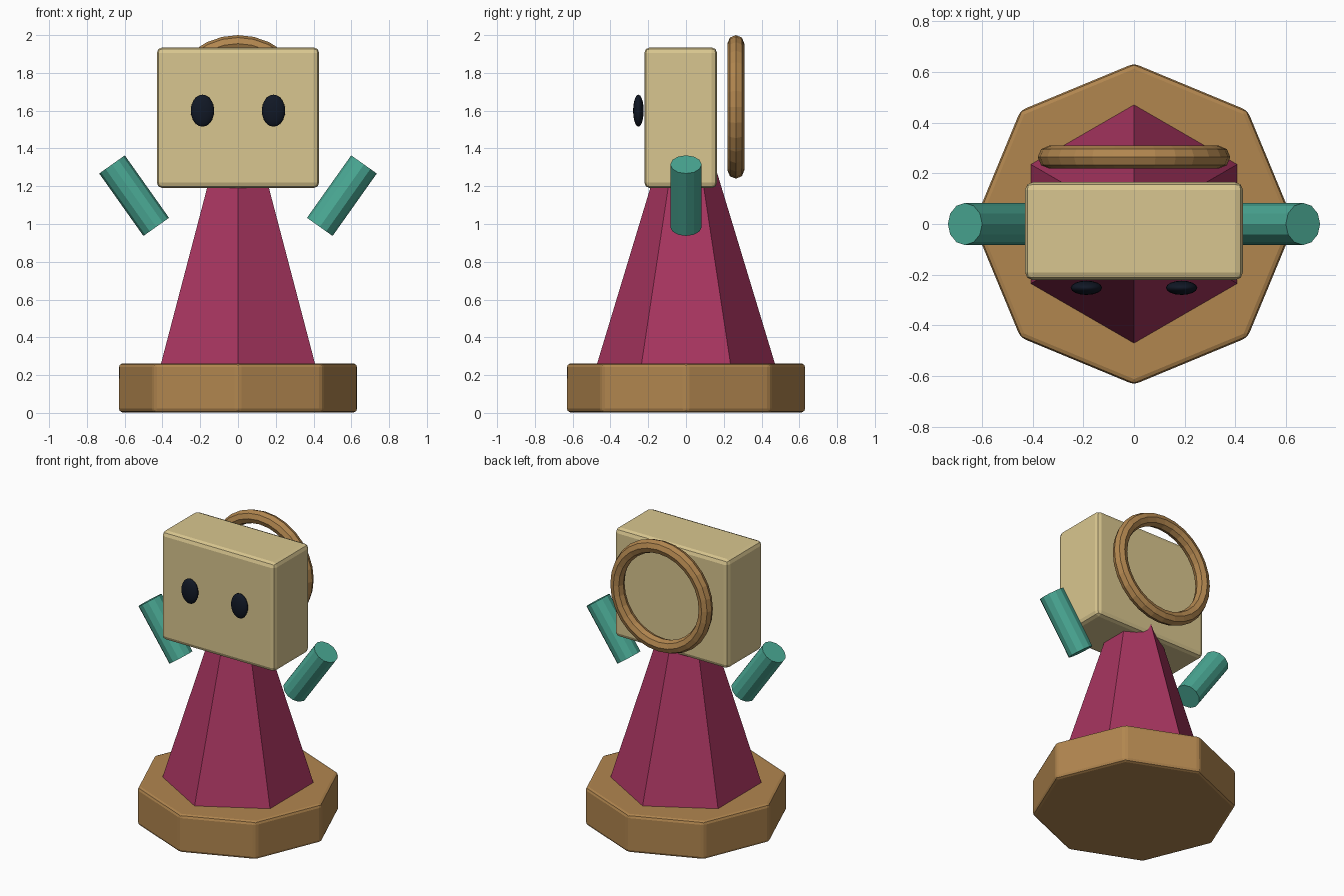
import bpy
import math

if "Cube" in bpy.data.objects:
    bpy.data.objects.remove(bpy.data.objects["Cube"])


def material(name, r, g, b):
    m = bpy.data.materials.new(name)
    m.diffuse_color = (*[(c / 255) ** 2.2 for c in (r, g, b)], 1)
    m.use_nodes = True
    m.node_tree.nodes["Principled BSDF"].inputs["Base Color"].default_value = m.diffuse_color
    return m


WOOD = material("wood", 176, 133, 80)
CREAM = material("cream", 216, 197, 142)
PLUM = material("plum", 166, 56, 96)
TEAL = material("teal", 76, 168, 148)
DARK = material("dark", 24, 30, 42)


def finish(name, mat, bevel=0):
    ob = bpy.context.object
    ob.name = name
    ob.data.materials.append(mat)
    if bevel:
        mod = ob.modifiers.new("Bevel", "BEVEL")
        mod.width = bevel
        mod.segments = 2
        mod.limit_method = "ANGLE"
        mod.angle_limit = math.radians(30)
    return ob


# Octagonal base
bpy.ops.mesh.primitive_cylinder_add(vertices=8, radius=0.634, depth=0.26,
                                    location=(0, 0, 0.132))
finish("base", WOOD, 0.02)

# Six-sided tapered body, running up into the head
bpy.ops.mesh.primitive_cone_add(vertices=6, radius1=0.474, radius2=0.165,
                                depth=1.02, location=(0, 0, 0.76))
finish("body", PLUM)

# Block head
bpy.ops.mesh.primitive_cube_add(size=1, location=(0, -0.028, 1.5625))
head = bpy.context.object
head.scale = (0.86, 0.386, 0.745)
bpy.ops.object.transform_apply(location=False, rotation=False, scale=True)
finish("head", CREAM, 0.03)

# Eyes and raised arms, one of each per side
for side, label in ((-1, "left"), (1, "right")):
    bpy.ops.mesh.primitive_uv_sphere_add(segments=16, ring_count=10, radius=1,
                                         location=(side * 0.188, -0.252, 1.60))
    eye = finish(label + "_eye", DARK)
    eye.scale = (0.062, 0.028, 0.085)
    bpy.ops.object.shade_smooth()

    bpy.ops.mesh.primitive_cylinder_add(vertices=12, radius=0.083, depth=0.405,
                                        location=(side * 0.55, 0, 1.15),
                                        rotation=(0, side * math.radians(35.3), 0))
    finish(label + "_arm", TEAL)

# Upright ring behind the head
bpy.ops.mesh.primitive_torus_add(major_radius=0.335, minor_radius=0.045,
                                 major_segments=28, minor_segments=8,
                                 location=(0, 0.264, 1.62),
                                 rotation=(math.pi / 2, 0, 0))
finish("ring", WOOD)
